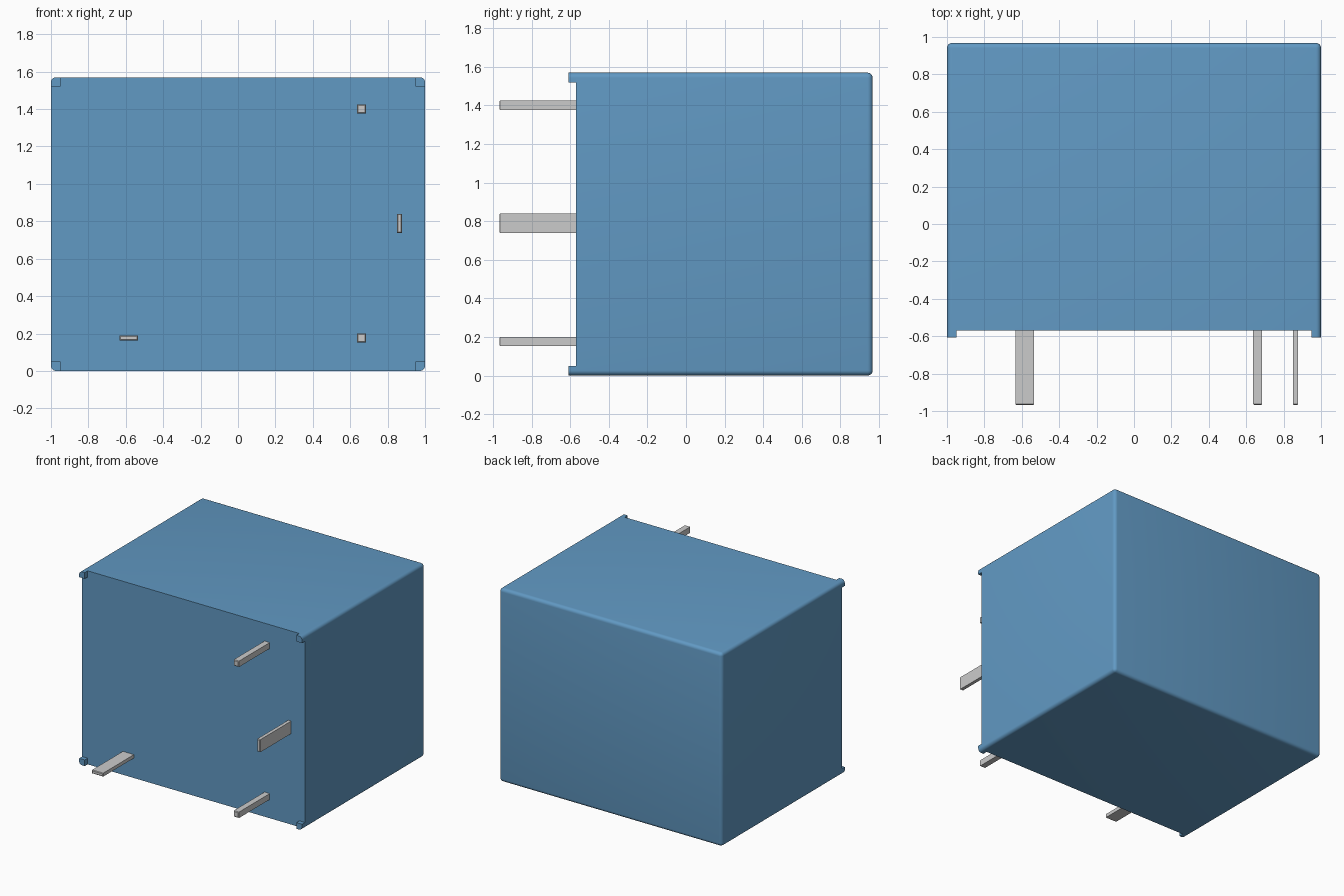
import bpy, bmesh
from mathutils import Vector

if "Cube" in bpy.data.objects:
    bpy.data.objects.remove(bpy.data.objects["Cube"])

HEIGHT, FRONT, BACK, R = 1.57, -0.57, 0.968, 0.027


def material(name, color):
    m = bpy.data.materials.new(name)
    m.diffuse_color = color
    m.use_nodes = True
    m.node_tree.nodes["Principled BSDF"].inputs["Base Color"].default_value = m.diffuse_color
    return m


blue = material("blue_plastic", (0.12, 0.32, 0.55, 1))


def box(name, lo, hi, radius=0, segments=1, pick=None, mat=None):
    """Box between two corners; edges accepted by pick(midpoint, direction) are bevelled."""
    lo, hi = Vector(lo), Vector(hi)
    bm = bmesh.new()
    bmesh.ops.create_cube(bm, size=1)
    for v in bm.verts:
        v.co = Vector(((lo[i] + hi[i]) / 2 + v.co[i] * (hi[i] - lo[i]) for i in range(3)))
    if pick:
        edges = [e for e in bm.edges
                 if pick((e.verts[0].co + e.verts[1].co) / 2,
                         (e.verts[0].co - e.verts[1].co).normalized())]
        bmesh.ops.bevel(bm, geom=edges, offset=radius, segments=segments,
                        profile=0.5, affect='EDGES')
    bmesh.ops.recalc_face_normals(bm, faces=bm.faces)
    mesh = bpy.data.meshes.new(name)
    bm.to_mesh(mesh)
    bm.free()
    ob = bpy.data.objects.new(name, mesh)
    bpy.context.collection.objects.link(ob)
    if mat:
        mesh.materials.append(mat)
    if segments > 1:
        bpy.context.view_layer.objects.active = ob
        bpy.ops.object.select_all(action='DESELECT')
        ob.select_set(True)
        bpy.ops.object.shade_smooth_by_angle()
    return ob


# Housing: every edge rounded except those of the flat front face
box("housing", (-1, FRONT, 0), (1, BACK, HEIGHT), R, 5,
    lambda mid, d: mid.y > FRONT + 0.01, blue)

# Corner standoffs: outer edge follows the housing rounding
F = 0.05
for sx, side in ((-1, "left"), (1, "right")):
    for z0, level in ((0, "lower"), (HEIGHT - F, "upper")):
        x0 = -1 if sx < 0 else 1 - F
        z_out = 0 if level == "lower" else HEIGHT
        box(f"{level}_{side}_standoff", (x0, -0.608, z0), (x0 + F, FRONT, z0 + F), R, 5,
            lambda mid, d: abs(d.y) > 0.9 and abs(mid.x - sx) < 1e-4
            and abs(mid.z - z_out) < 1e-4, blue)

# Metal terminals: name, x range, z range, with lightly chamfered tips
TIP = -0.968
for name, x0, x1, z0, z1 in (
        ("upper_pin", 0.637, 0.684, 1.377, 1.425),
        ("lower_pin", 0.637, 0.684, 0.152, 0.200),
        ("upright_blade_pin", 0.850, 0.877, 0.738, 0.840),
        ("flat_blade_pin", -0.634, -0.535, 0.162, 0.190)):
    box(name, (x0, TIP, z0), (x1, FRONT + 0.002, z1), 0.005, 1,
        lambda mid, d: mid.y < TIP + 0.01)
